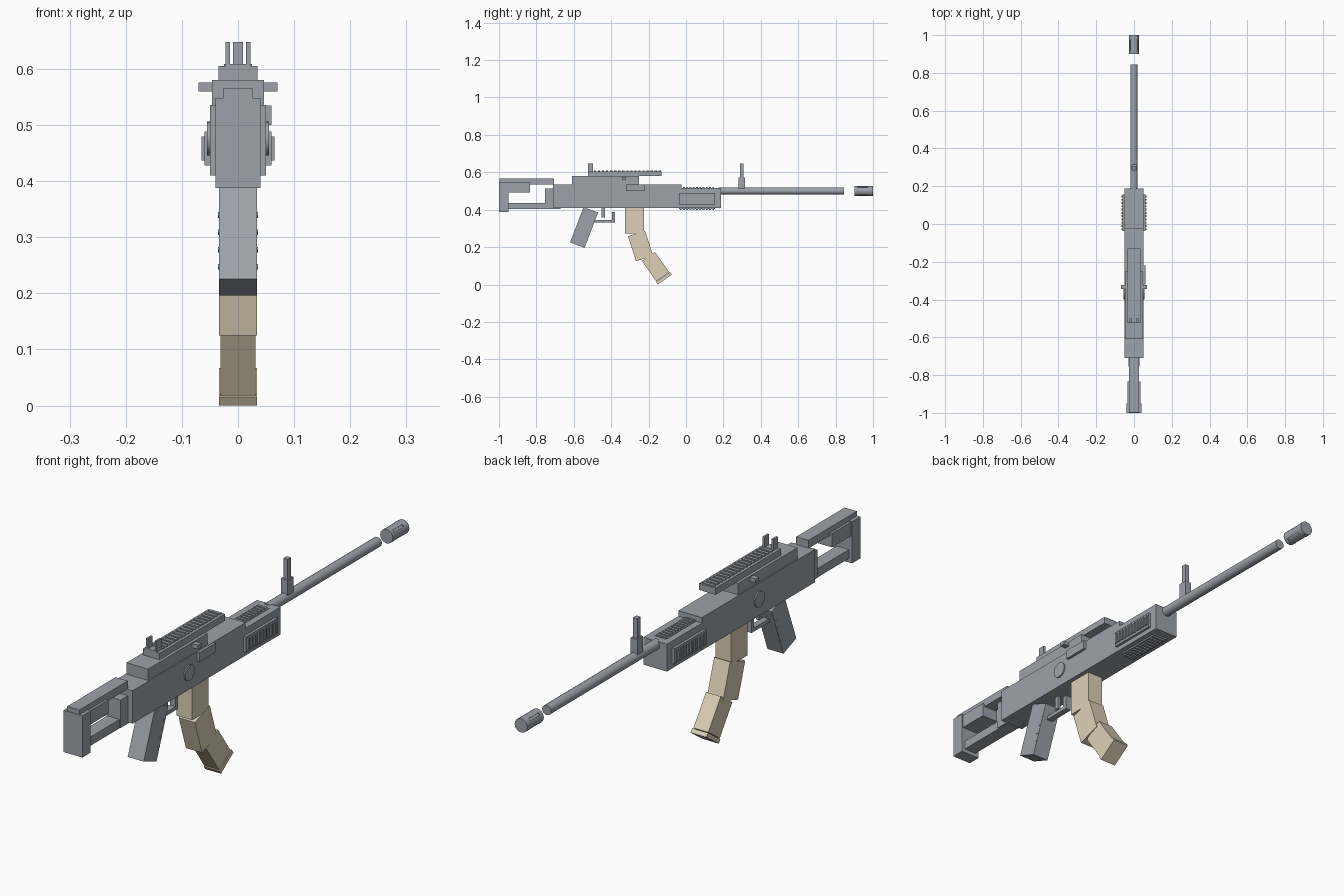
import bpy
from math import radians, sin, cos, pi
from mathutils import Vector

if "Cube" in bpy.data.objects:
    bpy.data.objects.remove(bpy.data.objects["Cube"])

tan = bpy.data.materials.new("tan")
tan.diffuse_color = (0.72, 0.63, 0.47, 1)
tan.use_nodes = True
tan.node_tree.nodes["Principled BSDF"].inputs["Base Color"].default_value = tan.diffuse_color
steel = bpy.data.materials.new("steel")
steel.diffuse_color = (0.19, 0.205, 0.225, 1)
steel.use_nodes = True
steel.node_tree.nodes["Principled BSDF"].inputs["Base Color"].default_value = steel.diffuse_color
steel.diffuse_color = (0.34, 0.365, 0.40, 1)
steel.use_nodes = True
steel.node_tree.nodes["Principled BSDF"].inputs["Base Color"].default_value = steel.diffuse_color


def box(name, x, y, z, mat=steel):
    """Box from (min, max) ranges; a single x number means symmetric."""
    if not isinstance(x, tuple):
        x = (-x, x)
    return tilted(name, [(a + b) / 2 for a, b in (x, y, z)],
                  [b - a for a, b in (x, y, z)], 0, mat)


def tilted(name, centre, size, angle, mat=steel):
    bpy.ops.mesh.primitive_cube_add(size=1, location=centre)
    o = bpy.context.object
    o.name = name
    o.scale = size
    bpy.ops.object.transform_apply(location=False, rotation=False, scale=True)
    o.rotation_euler.x = radians(angle)
    o.data.materials.append(mat)
    return o


def tube(name, r, centre, length, axis, sides):
    rot = (pi / 2, 0, 0) if axis == "y" else (0, pi / 2, 0)
    bpy.ops.mesh.primitive_cylinder_add(vertices=sides, radius=r, depth=length,
                                        location=centre, rotation=rot)
    o = bpy.context.object
    o.name = name
    o.data.materials.append(steel)
    bpy.ops.object.shade_smooth_by_angle(angle=radians(30))
    return o


# Receiver and top cover
box("receiver", 0.05, (-0.71, -0.025), (0.41, 0.536))
box("receiver_rear_lip", 0.03, (-0.71, -0.67), (0.405, 0.42))
box("top_cover", 0.046, (-0.61, -0.25), (0.53, 0.58))
box("ejection_port", (0.04, 0.06), (-0.32, -0.22), (0.50, 0.535))
box("charging_handle", 0.07, (-0.343, -0.322), (0.56, 0.576))
tube("receiver_pin", 0.03, (0, -0.37, 0.476), 0.11, "x", 24)

# Top rail with teeth
box("top_rail", 0.035, (-0.525, -0.13), (0.579, 0.605))
for i in range(17):
    y = -0.487 + i * 0.0217
    box("rail_tooth", 0.025, (y - 0.006, y + 0.006), (0.60, 0.609))

# Sights
for s in (-1, 1):
    tilted("rear_sight_post", (s * 0.0185, -0.511, 0.625), (0.008, 0.028, 0.046), 0)
box("rear_sight_base", 0.0225, (-0.525, -0.497), (0.60, 0.609))
box("front_sight_base", 0.014, (0.28, 0.315), (0.50, 0.572))
box("front_sight_post", 0.009, (0.288, 0.308), (0.57, 0.648))

# Handguard with ribbed panels on four sides
box("handguard", 0.05, (-0.04, 0.187), (0.41, 0.515))
for s in (-1, 1):
    box("side_panel_frame", tuple(sorted((s * 0.045, s * 0.060))), (-0.038, 0.155), (0.428, 0.488))
box("bottom_panel_frame", 0.03, (-0.038, 0.155), (0.404, 0.42))
box("top_panel_frame", 0.025, (-0.03, 0.155), (0.51, 0.517))
for i in range(11):
    y = -0.028 + i * 0.0174
    ry = (y - 0.005, y + 0.005)
    for s in (-1, 1):
        box("side_rib", tuple(sorted((s * 0.05, s * 0.065))), ry, (0.437, 0.479))
    box("bottom_rib", 0.024, ry, (0.398, 0.41))
    box("top_rib", 0.02, ry, (0.51, 0.520))

# Barrel and separate slotted muzzle piece
tube("barrel", 0.019, (0, 0.51, 0.50), 0.67, "y", 16)
muzzle = tube("muzzle", 0.027, (0, 0.95, 0.50), 0.10, "y", 16)
for k in range(4):
    a = pi / 4 + k * pi / 2
    bpy.ops.mesh.primitive_cube_add(size=1, rotation=(0, -a, 0),
                                    location=(0.027 * cos(a), 0.945, 0.5 + 0.027 * sin(a)))
    cutter = bpy.context.object
    cutter.scale = (0.010, 0.058, 0.010)
    cutter.hide_render = True
    cutter.data.materials.append(steel)
    bpy.context.view_layer.objects.active = muzzle
    m = muzzle.modifiers.new("slot", "BOOLEAN")
    m.operation, m.object, m.solver = "DIFFERENCE", cutter, "EXACT"
    bpy.ops.object.modifier_apply(modifier=m.name)
    bpy.data.objects.remove(cutter)

# Open-frame stock
box("stock_butt", 0.04, (-1.0, -0.95), (0.388, 0.548))
box("stock_top_bar", 0.026, (-0.998, -0.705), (0.535, 0.566))
box("stock_cheek_block", 0.035, (-0.96, -0.835), (0.492, 0.545))
box("stock_bottom_bar", 0.026, (-0.96, -0.70), (0.403, 0.437))
box("stock_mount", 0.03, (-0.755, -0.70), (0.405, 0.512))

# Pistol grip with small side ridges
grip_c, grip_a = Vector((0, -0.545, 0.305)), -21
tilted("grip", grip_c, (0.068, 0.083, 0.202), grip_a)
t = radians(grip_a)
for i in range(4):
    u, v = 0.034, 0.05 - i * 0.033
    p = grip_c + Vector((0, u * cos(t) - v * sin(t), u * sin(t) + v * cos(t)))
    tilted("grip_ridge", p, (0.071, 0.012, 0.006), grip_a)

# Trigger and guard
box("trigger", 0.006, (-0.452, -0.434), (0.358, 0.415))
box("trigger_guard_bar", 0.012, (-0.50, -0.38), (0.331, 0.345))
box("trigger_guard_post", 0.012, (-0.396, -0.38), (0.331, 0.387))

# Curved magazine in three segments plus floor plate
box("magazine_upper", 0.033, (-0.326, -0.225), (0.272, 0.42), tan)
tilted("magazine_middle", (0, -0.243, 0.206), (0.068, 0.096, 0.14), 18, tan)
tilted("magazine_lower", (0, -0.163, 0.096), (0.063, 0.085, 0.133), 35, tan)
tilted("magazine_plate", (0, -0.118, 0.0334), (0.067, 0.092, 0.017), 35, tan)
